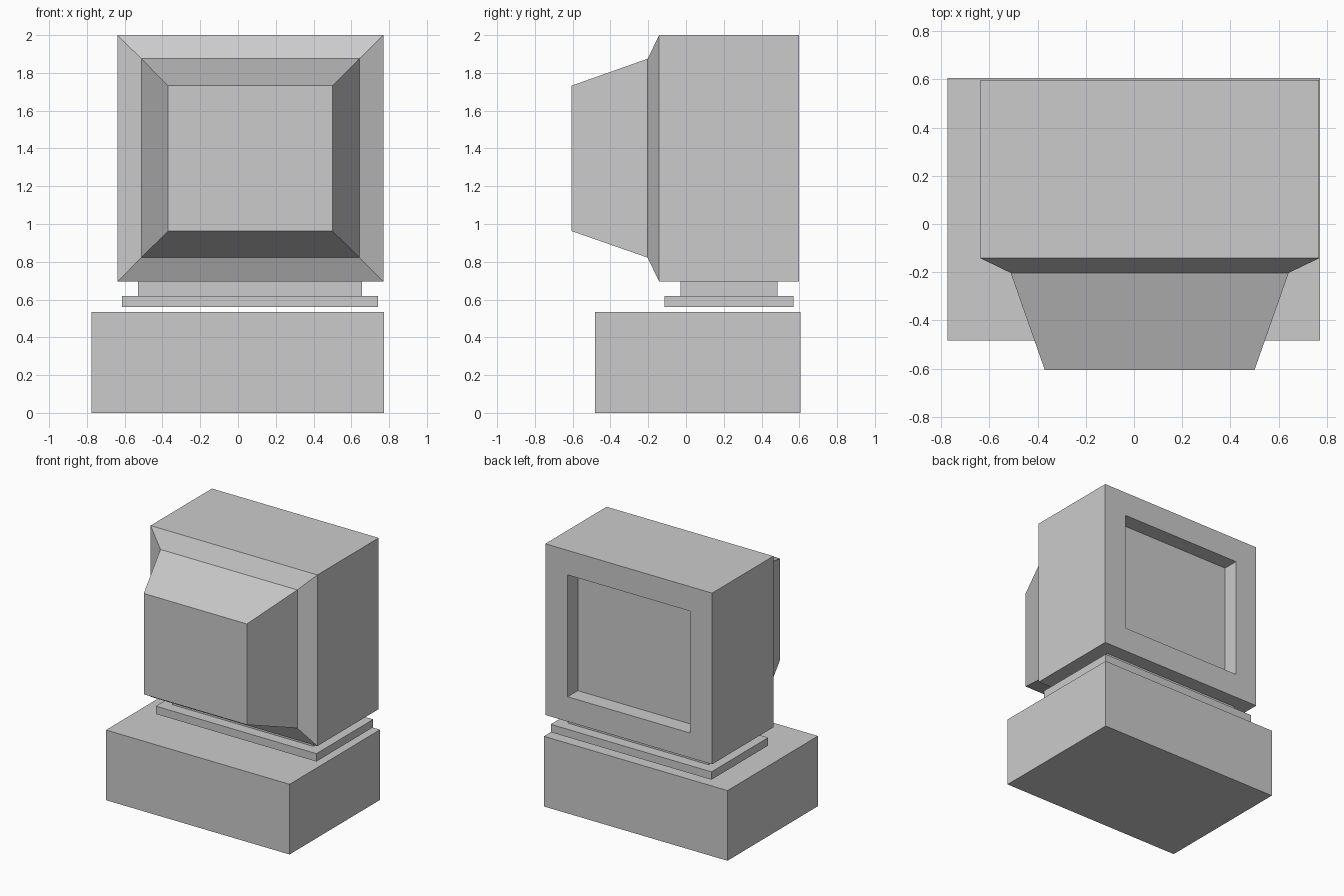
import bpy
import bmesh

default_cube = bpy.data.objects.get("Cube")
if default_cube:
    bpy.data.objects.remove(default_cube, do_unlink=True)

# One plain grey for the whole computer
GREY = (0.6, 0.6, 0.6, 1.0)
grey = bpy.data.materials.new("plain grey")
grey.use_nodes = True
grey.diffuse_color = GREY
grey.node_tree.nodes["Principled BSDF"].inputs["Base Color"].default_value = GREY


def loft(name, rings):
    """Join rectangles (x0, x1, z0, z1, y) in order and cap both ends."""
    bm = bmesh.new()
    loops = [[bm.verts.new(p) for p in ((x0, y, z0), (x1, y, z0), (x1, y, z1), (x0, y, z1))]
             for x0, x1, z0, z1, y in rings]
    for a, b in zip(loops, loops[1:]):
        for i in range(4):
            j = (i + 1) % 4
            bm.faces.new((a[i], a[j], b[j], b[i]))
    bm.faces.new(loops[0])
    bm.faces.new(loops[-1])
    bmesh.ops.recalc_face_normals(bm, faces=bm.faces)
    mesh = bpy.data.meshes.new(name)
    bm.to_mesh(mesh)
    bm.free()
    mesh.materials.append(grey)
    obj = bpy.data.objects.new(name, mesh)
    bpy.context.scene.collection.objects.link(obj)
    return obj


def box(name, x0, x1, y0, y1, z0, z1):
    return loft(name, [(x0, x1, z0, z1, y0), (x0, x1, z0, z1, y1)])


# Desktop case and the two-step monitor stand
box("computer_case", -0.775, 0.773, -0.483, 0.607, 0.0, 0.535)
box("stand_plate", -0.613, 0.742, -0.115, 0.569, 0.56, 0.62)
box("stand_neck", -0.53, 0.657, -0.03, 0.485, 0.62, 0.695)

# Monitor: tapered tube housing, cabinet, and recessed screen
outer = (-0.638, 0.769, 0.695, 2.0)
shoulder = (-0.512, 0.642, 0.822, 1.875)
tube_end = (-0.37, 0.5, 0.963, 1.732)
screen = (-0.45, 0.58, 0.884, 1.813)
loft("monitor", [
    tube_end + (-0.607,),
    shoulder + (-0.203,),
    outer + (-0.142,),
    outer + (0.597,),
    screen + (0.597,),
    screen + (0.475,),
])
